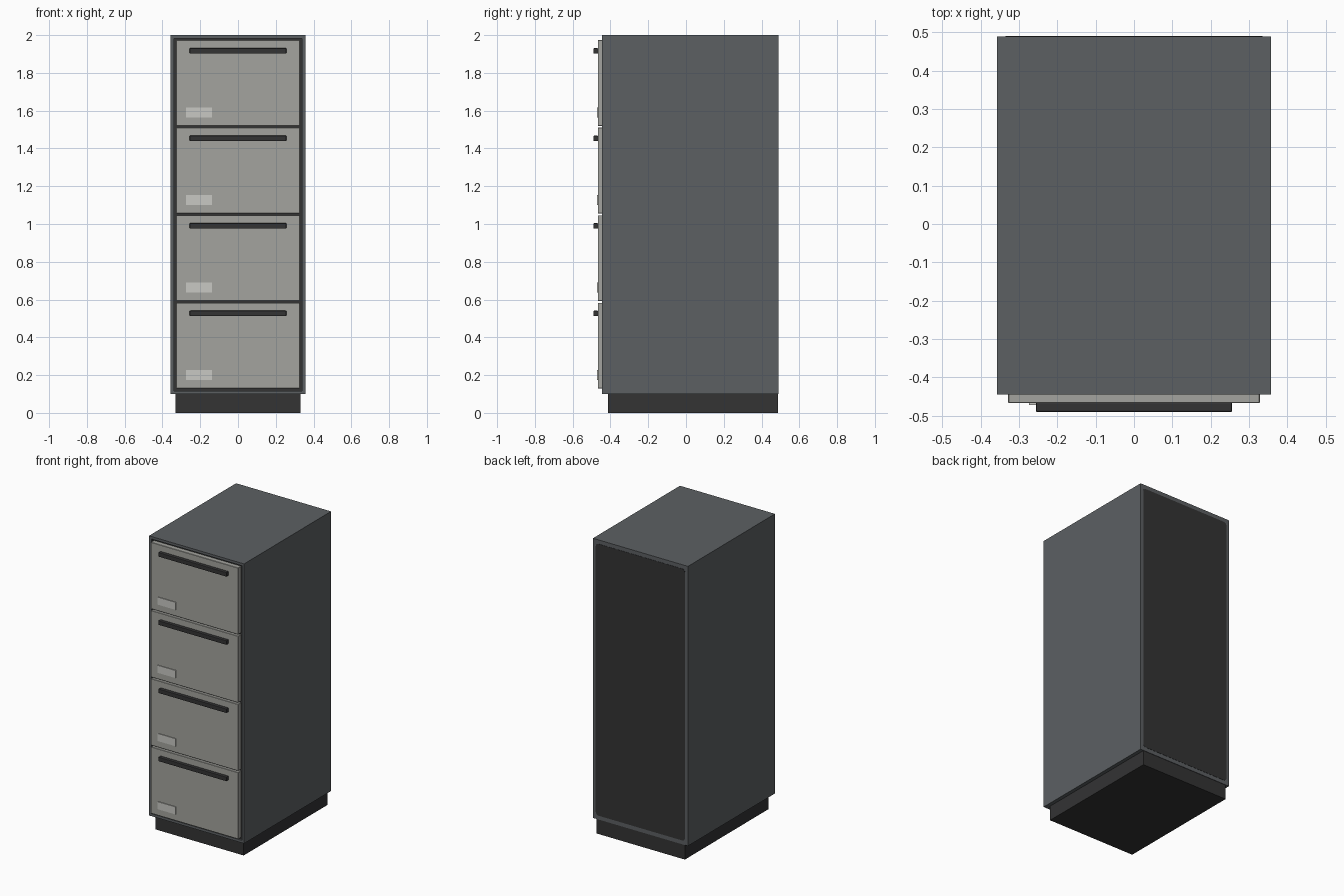
import bpy, bmesh
from mathutils import Vector

if "Cube" in bpy.data.objects:
    bpy.data.objects.remove(bpy.data.objects["Cube"])


def mat(name, rgb):
    m = bpy.data.materials.new(name)
    m.diffuse_color = (*rgb, 1)
    m.use_nodes = True
    m.node_tree.nodes["Principled BSDF"].inputs["Base Color"].default_value = m.diffuse_color
    return m


BODY = mat("slate_grey", (0.107, 0.117, 0.124))
FRONT = mat("light_warm_grey", (0.367, 0.370, 0.342))
DARK = mat("charcoal", (0.033, 0.033, 0.034))
LABEL = mat("pale_grey", (0.58, 0.58, 0.55))


def box(name, x, y, z, mats, bevel=0.0, edges=None, seg=2):
    """Box from (min, max) ranges; optional bevel on edges along one axis."""
    bm = bmesh.new()
    bmesh.ops.create_cube(bm, size=1)
    for v in bm.verts:
        v.co = Vector([r[0] if c < 0 else r[1] for c, r in zip(v.co, (x, y, z))])
    if bevel:
        picked = [e for e in bm.edges if edges is None
                  or abs((e.verts[0].co - e.verts[1].co).normalized()[edges]) > 0.9]
        bmesh.ops.bevel(bm, geom=picked, offset=bevel, segments=seg,
                        profile=0.5, affect='EDGES')
    me = bpy.data.meshes.new(name)
    bm.to_mesh(me)
    bm.free()
    for m in mats:
        me.materials.append(m)
    ob = bpy.data.objects.new(name, me)
    bpy.context.collection.objects.link(ob)
    return ob


# Cabinet body with a shallow dark opening in its front
body = box("cabinet_body", (-0.357, 0.357), (-0.445, 0.489), (0.1, 2.0), [BODY, DARK])
bm = bmesh.new()
bm.from_mesh(body.data)
bm.normal_update()
front = min(bm.faces, key=lambda f: f.calc_center_median().y)
bmesh.ops.inset_region(bm, faces=[front], thickness=0.024)
hole = bmesh.ops.extrude_face_region(bm, geom=[front])
for g in hole["geom"]:
    if isinstance(g, bmesh.types.BMVert):
        g.co.y += 0.012
    elif isinstance(g, bmesh.types.BMFace):
        g.material_index = 1
if front.is_valid:
    bm.faces.remove(front)
bmesh.ops.recalc_face_normals(bm, faces=bm.faces)
bm.to_mesh(body.data)
bm.free()

# Plinth and rear panel
box("plinth", (-0.332, 0.332), (-0.413, 0.486), (0, 0.1), [DARK])
box("back_panel", (-0.335, 0.335), (0.482, 0.4905), (0.127, 1.973), [DARK], 0.02, 1, 3)

# Four drawers, each with a bar handle and a label plate
for i in range(4):
    z = 0.130 + i * 0.4633
    n = i + 1
    box(f"drawer_front_{n}", (-0.328, 0.328), (-0.467, -0.433), (z, z + 0.453), [FRONT], 0.002, seg=1)
    box(f"handle_{n}", (-0.256, 0.256), (-0.4905, -0.465), (z + 0.382, z + 0.411), [DARK], 0.004)
    box(f"label_{n}", (-0.274, -0.138), (-0.472, -0.465), (z + 0.045, z + 0.096), [LABEL])
